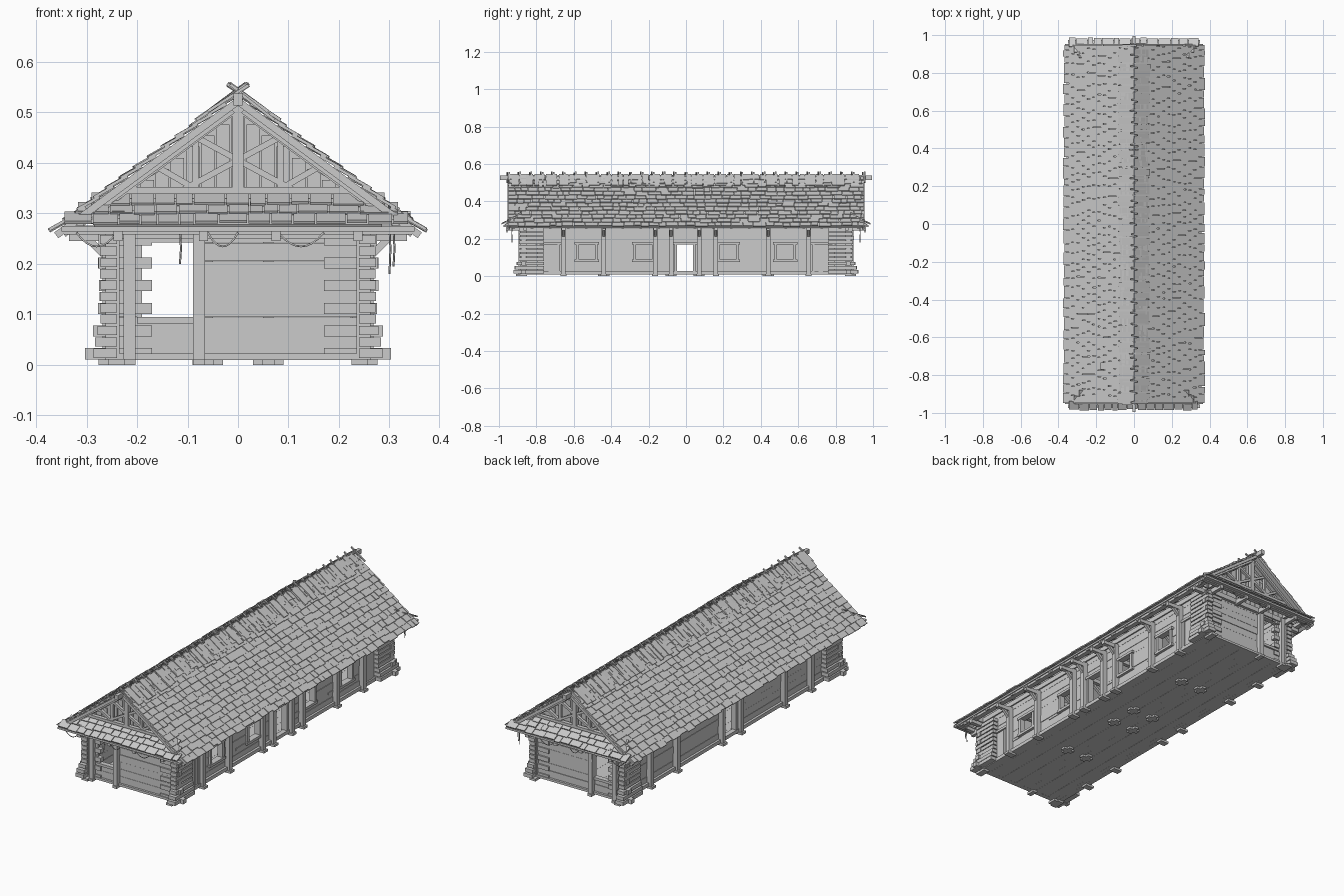
import bpy, bmesh, math, random
from mathutils import Vector, Matrix

if "Cube" in bpy.data.objects:
    bpy.data.objects.remove(bpy.data.objects["Cube"])
random.seed(7)
R = random.uniform


class Part:
    """Collects boxes, beams and prisms into one named mesh object."""
    def __init__(self, name):
        self.name, self.bm = name, bmesh.new()

    def box(self, c, size, axes=None):
        m = Matrix(axes).transposed().to_4x4() if axes else Matrix()
        bmesh.ops.create_cube(self.bm, size=1, matrix=Matrix.Translation(c) @ m @ Matrix.Diagonal((*size, 1)))

    def span(self, x0, x1, y0, y1, z0, z1):
        self.box(((x0 + x1) / 2, (y0 + y1) / 2, (z0 + z1) / 2), (abs(x1 - x0), abs(y1 - y0), z1 - z0))

    def beam(self, p, q, w, h):
        p, q = Vector(p), Vector(q)
        u = (q - p).normalized()
        side = u.cross(Vector((0, 0, 1))).normalized()
        self.box((p + q) / 2, ((q - p).length, w, h), (u, side, u.cross(side)))

    def prism(self, pts, y0, y1):
        a = [self.bm.verts.new((x, y0, z)) for x, z in pts]
        b = [self.bm.verts.new((x, y1, z)) for x, z in pts]
        self.bm.faces.new(a)
        self.bm.faces.new(b)
        for i in range(len(a)):
            j = (i + 1) % len(a)
            self.bm.faces.new((a[i], a[j], b[j], b[i]))

    def done(self):
        bmesh.ops.recalc_face_normals(self.bm, faces=self.bm.faces)
        me = bpy.data.meshes.new(self.name)
        self.bm.to_mesh(me)
        self.bm.free()
        bpy.context.collection.objects.link(bpy.data.objects.new(self.name, me))


def shingles(part, top, u, v, length, half0, half1, rows, width):
    """Overlapping tilted courses running down u and along v."""
    top, u, v = Vector(top), Vector(u).normalized(), Vector(v)
    n = u.cross(v)
    n = n if n.z > 0 else -n
    step = length / rows
    tilt = (u + n * 0.12).normalized()
    tn = (n - u * 0.12).normalized()
    for r in range(rows):
        half = half0 + (half1 - half0) * (r + 1) / rows
        t = -half
        while t < half - 0.008:
            w = min(width * R(0.6, 1.5), half - t)
            ln = step * 1.35 + R(-0.004, 0.005)
            c = top + u * (step * (r - 0.25) + ln / 2) + v * (t + w / 2) + n * (0.007 + R(-0.001, 0.002))
            part.box(c, (ln, w - 0.003, 0.006), (tilt, v, tn))
            t += w


def wall(part, along_y, pos, half, openings, z0=0.02, z1=0.30):
    """Horizontal boards with rectangular openings (a0, a1, z0, z1) left free."""
    zs = sorted({z0, z1, *[z for o in openings for z in o[2:]]})
    for a, b in zip(zs, zs[1:]):
        n = max(1, round((b - a) / 0.04))
        for k in range(n):
            lo, hi = a + (b - a) * k / n, a + (b - a) * (k + 1) / n
            cur = -half
            gaps = sorted(o for o in openings if o[2] < hi - 1e-4 and o[3] > lo + 1e-4)
            for g in gaps + [(half, half)]:
                t = 0.008 + R(-0.0015, 0.0015)
                if g[0] > cur:
                    if along_y:
                        part.span(pos - t, pos + t, cur, g[0], lo, hi - 0.0008)
                    else:
                        part.span(cur, g[0], pos - t, pos + t, lo, hi - 0.0008)
                cur = g[1]


RZ, EX, EZ = 0.529, 0.362, 0.262
SL = (RZ - EZ) / EX
SLEN = math.hypot(EX, RZ - EZ)
WX, WY = 0.235, 0.865

# floor and foundation pads
floor = Part("floor")
for i in range(12):
    floor.span(-0.25 + i * 0.0417, -0.2087 + i * 0.0417, -0.875, 0.875, 0.01 + R(0, 0.001), 0.02)
floor.done()

# board walls with windows on the right side and ends, through door in the middle
door = (-0.055, 0.045, 0.02, 0.17)
wins = [(-0.58, -0.48, 0.09, 0.17), (-0.275, -0.175, 0.09, 0.17),
        (0.175, 0.275, 0.09, 0.17), (0.48, 0.58, 0.09, 0.17)]
endwin = (-0.19, -0.085, 0.095, 0.242)
walls = Part("board_walls")
wall(walls, True, WX, WY, [door] + wins)
wall(walls, True, -WX, WY, [door])
for s in (-1, 1):
    wall(walls, False, s * WY, WX, [endwin])
walls.done()

# frames round windows and doors, and closed side doors
frames = Part("opening_frames")
x0, x1 = WX - 0.012, WX + 0.018
for a, b, lo, hi in wins + [door, (-0.79, -0.68, 0.02, 0.17), (0.68, 0.79, 0.02, 0.17)]:
    for e in (a, b):
        frames.span(x0, x1, e - 0.007, e + 0.007, max(0.02, lo - 0.01), hi + 0.012)
    frames.span(x0, x1 + 0.003, a - 0.015, b + 0.015, hi, hi + 0.013)
    if lo > 0.05:
        frames.span(x0, x1 + 0.003, a - 0.015, b + 0.015, lo - 0.013, lo)
        frames.span(x0 + .008, x1 - .008, a - 0.09, a, lo - 0.015, lo - 0.003)
for e in door[:2]:
    frames.span(-x0, -x1, e - 0.007, e + 0.007, 0.02, 0.182)
frames.span(-x0, -x1, -0.07, 0.06, 0.17, 0.183)
for s in (-1, 1):
    frames.span(-0.20, -0.075, s * (WY - .01), s * (WY + .016), 0.082, 0.095)
    frames.span(-0.20, -0.075, s * (WY - .01), s * (WY + .016), 0.242, 0.255)
frames.done()
side_doors = Part("side_doors")
for y in (-0.79, 0.68):
    for k in range(4):
        side_doors.span(WX, WX + 0.011 + R(0, .002), y + k * .0275, y + k * .0275 + .026, 0.02, 0.17)
side_doors.done()

# wall posts on stone-like pads, tie beams and eave beams
posts, ties, pads = Part("wall_posts"), Part("tie_beams"), Part("foot_pads")
post_y = [-0.655, -0.44, -0.165, -0.08, 0.07, 0.16, 0.44, 0.655]
for s in (-1, 1):
    for y in post_y:
        if s < 0 and abs(abs(y) - 0.16) < 0.01:
            continue
        posts.span(s * 0.235, s * 0.268, y - 0.012, y + 0.012, 0.008, 0.27)
        pads.span(s * 0.228, s * 0.276, y - 0.016, y + 0.016, 0, 0.012)
        posts.beam((s * 0.262, y, 0.215), (s * 0.31, y, 0.262), 0.014, 0.014)
    ties.span(s * 0.305, s * 0.33, -0.95, 0.95, 0.262, 0.280)
    ties.span(s * 0.225, s * 0.25, -0.95, 0.95, 0.28, 0.305)
    # end wall posts
    for x in (-0.215, -0.077):
        posts.span(x - 0.012, x + 0.012, s * 0.86, s * 0.895, 0.008, 0.27)
        pads.span(x - 0.012, x + 0.012, s * 0.855, s * 0.90, 0, 0.012)
    for x in (-0.238, -0.068, 0.075, 0.238):
        ties.span(x - 0.009, x + 0.009, s * 0.80, s * 0.962, 0.245, 0.270)
    ties.span(-0.345, 0.345, s * 0.935, s * 0.955, 0.258, 0.276)
    ties.span(-0.25, 0.25, s * 0.868, s * 0.888, 0.25, 0.275)
    posts.span(-0.25, 0.25, s * 0.86, s * 0.885, 0.01, 0.022)
    posts.span(s * 0.23, s * 0.255, -0.87, 0.87, 0.01, 0.028)
for y in post_y + [-0.86, 0.86]:
    ties.span(-0.335, 0.335, y - 0.01, y + 0.01, 0.245, 0.266)
for y in (-0.44, -0.08, 0.07, 0.44):
    for x in (-0.06, 0.06):
        posts.span(x - 0.01, x + 0.01, y - 0.01, y + 0.01, 0.01, 0.26)
        for w, d in ((.03, .012), (.012, .03)):
            pads.span(x - w, x + w, y - d, y + d, 0, 0.011)
posts.done()
ties.done()

# interlocked corner logs, flaring at the base
corners = Part("corner_logs")
for sx in (-1, 1):
    for sy in (-1, 1):
        corners.span(sx * 0.235, sx * 0.262, sy * 0.85, sy * 0.885, 0.01, 0.27)
        pads.span(sx * 0.225, sx * 0.258, sy * 0.85, sy * 0.91, 0, 0.012)
        for k in range(11):
            z = 0.011 + k * 0.0225
            out = (0.028, 0.022, 0.012)[k // 1] if k < 3 else R(0, 0.004)
            if k % 2 == 0:
                corners.span(sx * 0.17, sx * (0.275 + out), sy * 0.855, sy * 0.88, z, z + 0.022)
            corners.span(sx * 0.24, sx * (0.272 + out * .5), sy * 0.76, sy * (0.89 + out + R(0, .004)), z + .003, z + 0.021)
corners.done()
pads.done()

# gable walls and trusses at both ends
gable, truss = Part("gable_planks"), Part("gable_truss")
for s in (-1, 1):
    gable.prism([(-0.325, 0.28), (0.325, 0.28), (0, 0.518)], s * 0.865, s * 0.872)
    for k in range(-9, 10):
        x = k * 0.03
        top = RZ - 0.02 - SL * (abs(x) + 0.014)
        if top > 0.3:
            gable.span(x - 0.0135, x + 0.0135, s * 0.87, s * (0.876 + R(0, .003)), 0.28, top)
    y = s * 0.905
    truss.span(-0.25, 0.25, y - 0.01, y + 0.01, 0.338, 0.352)
    truss.span(-0.011, 0.011, y - 0.011, y + 0.011, 0.345, 0.52)
    for sx in (-1, 1):
        truss.beam((0, y, 0.512), (sx * 0.335, y, 0.512 - SL * 0.335), 0.02, 0.018)
        truss.beam((0, s * .948, 0.522), (sx * 0.36, s * .948, 0.522 - SL * 0.36), 0.012, 0.014)
        truss.beam((sx * 0.085, y, 0.452), (-sx * 0.11, y, 0.346), 0.014, 0.012)
        truss.beam((sx * 0.16, y, 0.392), (sx * 0.08, y, 0.346), 0.014, 0.012)
        truss.beam((sx * 0.155, y, 0.39), (sx * 0.235, y, 0.346), 0.014, 0.012)
        truss.span(sx * 0.078, sx * 0.09, y - 0.007, y + 0.007, 0.348, 0.452)
gable.done()
truss.done()

# main roof: deck, rafters, shingle courses
deck, roof = Part("roof_deck"), Part("roof_shingles")
for s in (-1, 1):
    deck.prism([(0, RZ), (s * (EX - .005), RZ - SL * (EX - .005)),
                (s * (EX - .009), RZ - SL * (EX - .005) - .008), (0, RZ - 0.01)], -0.945, 0.945)
    for k in range(20):
        y = -0.92 + k * 1.84 / 19
        deck.beam((s * 0.01, y, RZ - 0.025), (s * 0.345, y, RZ - 0.016 - SL * 0.345), 0.014, 0.012)
    shingles(roof, (0, 0, RZ), (s, 0, -SL), (0, 1, 0), SLEN, 0.95, 0.95, 13, 0.05)
deck.done()
roof.done()

# small skirt roofs below the gables
skirt = Part("gable_skirt_roof")
for s in (-1, 1):
    shingles(skirt, (0, s * 0.885, 0.330), (0, s, -0.62), (1, 0, 0), 0.105, 0.265, 0.345, 3, 0.045)
    skirt.box((0, s * 0.926, 0.301), (0.57, 0.098, 0.007),
              ((1, 0, 0), Vector((0, s, -0.62)).normalized(), Vector((0, s * 0.62, 1)).normalized()))
    skirt.span(-0.35, 0.35, s * 0.955, s * 0.975, 0.264, 0.274)
skirt.done()

# ridge beam and crossed ridge boards
ridge = Part("ridge_beam")
ridge.span(-0.009, 0.009, -0.995, 0.995, 0.514, 0.538)
ridge.done()
caps = Part("ridge_boards")
y = -0.94
while y < 0.94:
    w = R(0.022, 0.04)
    for s in (-1, 1):
        caps.beam((-s * 0.003, y, 0.544), (s * R(0.07, 0.085), y, 0.544 - SL * 0.08), w, 0.006)
    y += w + 0.003
for k in range(33):
    y = -0.95 + k * 1.9 / 32
    for s in (-1, 1):
        yy = y + s * 0.005
        caps.beam((-s * R(.014, .022), yy, R(0.553, 0.558)), (s * 0.06, yy, 0.502), 0.008, 0.006)
caps.done()


# sagging ropes on the end beams, and loose hanging ends
def rope(name, pts):
    cu = bpy.data.curves.new(name, 'CURVE')
    cu.dimensions, cu.bevel_depth, cu.bevel_resolution = '3D', 0.002, 1
    sp = cu.splines.new('POLY')
    sp.points.add(len(pts) - 1)
    for p, c in zip(sp.points, pts):
        p.co = (*c, 1)
    bpy.context.collection.objects.link(bpy.data.objects.new(name, cu))


for s in (-1, 1):
    for a, b in ((-0.32, -0.24), (0.08, 0.17), (-0.06, 0.0)):
        rope("sagging_rope", [(a + (b - a) * t / 8, s * 0.957, 0.262 - 0.11 * t / 8 * (1 - t / 8)) for t in range(9)])
    for x, z in ((0.30, 0.18), (0.308, 0.195), (-0.115, 0.20)):
        rope("hanging_rope", [(x, s * 0.93, 0.27), (x + 0.002, s * 0.931, 0.23), (x, s * 0.93, z)])
